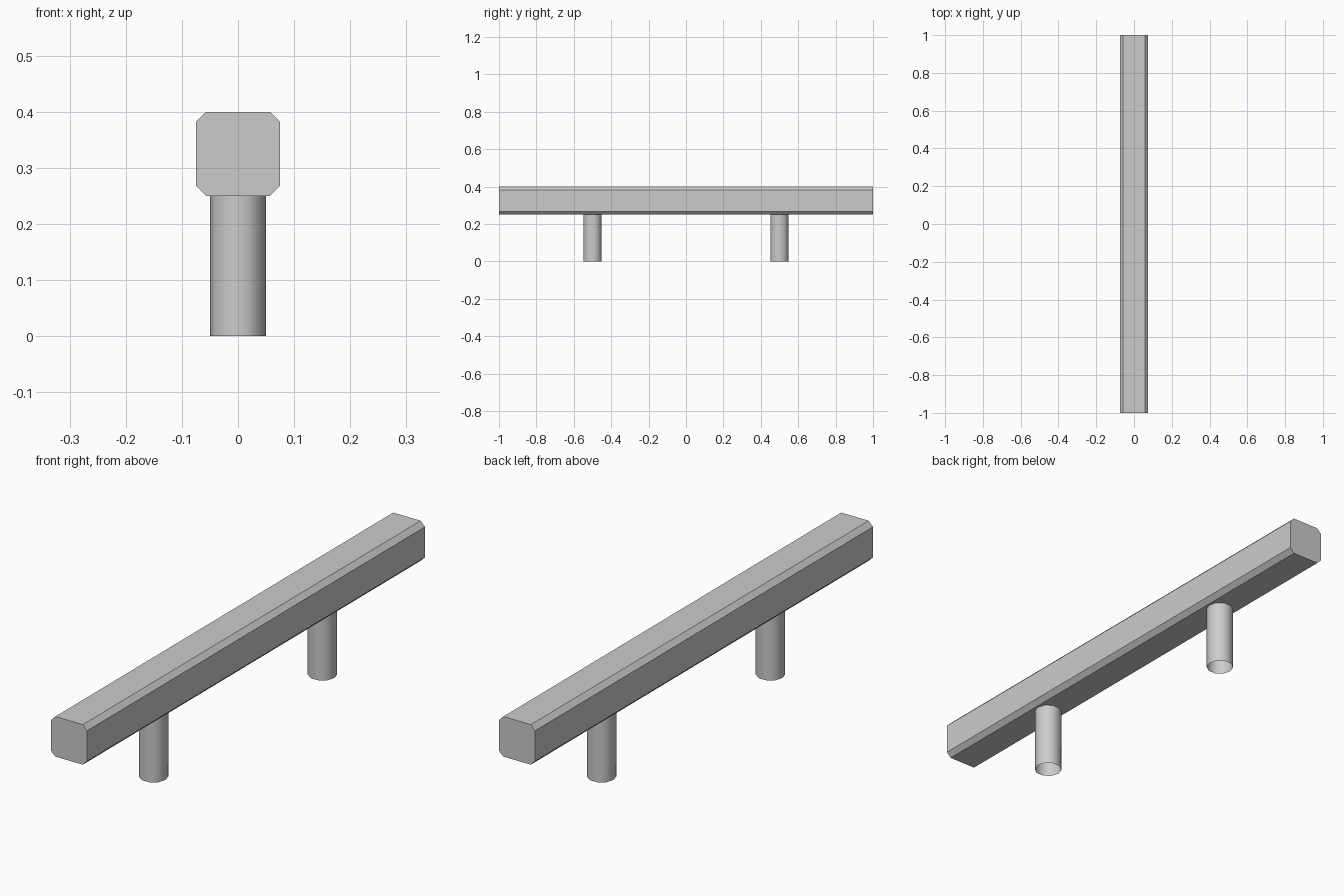
import bpy, bmesh, math
from mathutils import Matrix

cube = bpy.data.objects.get("Cube")
if cube:
    bpy.data.objects.remove(cube, do_unlink=True)

# Single grey finish
grey = bpy.data.materials.new("plain grey")
grey.use_nodes = True
colour = (0.6, 0.6, 0.6, 1)
grey.diffuse_color = colour
grey.node_tree.nodes["Principled BSDF"].inputs["Base Color"].default_value = colour


def add_object(name, bm):
    mesh = bpy.data.meshes.new(name)
    bm.to_mesh(mesh)
    bm.free()
    mesh.materials.append(grey)
    obj = bpy.data.objects.new(name, mesh)
    bpy.context.collection.objects.link(obj)
    return obj


# Long square bar with its four lengthwise edges chamfered
WIDTH, BOTTOM, TOP = 0.15, 0.25, 0.40
bm = bmesh.new()
bmesh.ops.create_cube(bm, size=1)
bmesh.ops.scale(bm, vec=(WIDTH, 2, TOP - BOTTOM), verts=bm.verts)
bmesh.ops.translate(bm, vec=(0, 0, (TOP + BOTTOM) / 2), verts=bm.verts)
long_edges = [e for e in bm.edges if abs(e.verts[0].co.y - e.verts[1].co.y) > 1]
bmesh.ops.bevel(bm, geom=long_edges, offset=0.018, segments=1, affect='EDGES')
add_object("grip_bar", bm)

# Two round posts, open at the ends
for name, y in (("front_post", -0.5), ("back_post", 0.5)):
    bm = bmesh.new()
    bmesh.ops.create_cone(bm, cap_ends=False, segments=10, radius1=0.05,
                          radius2=0.05, depth=BOTTOM,
                          matrix=Matrix.Translation((0, y, BOTTOM / 2))
                          @ Matrix.Rotation(math.pi / 2, 4, 'Z'))
    for face in bm.faces:
        face.smooth = True
    add_object(name, bm)
